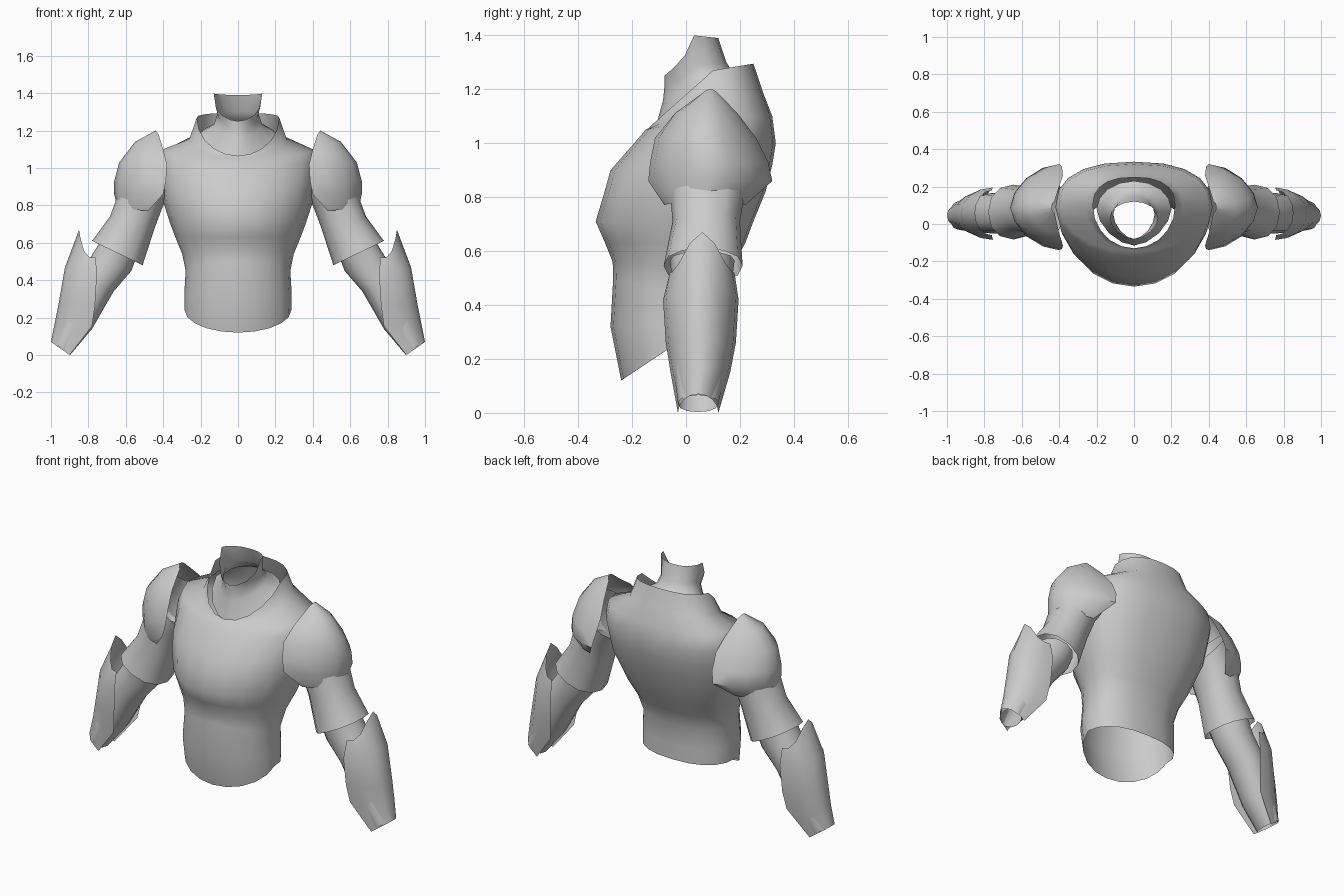
import bpy, bmesh, math

if "Cube" in bpy.data.objects:
    bpy.data.objects.remove(bpy.data.objects["Cube"])

metal = bpy.data.materials.new("light grey")
metal.diffuse_color = (0.6, 0.6, 0.6, 1)
metal.use_nodes = True
metal.node_tree.nodes["Principled BSDF"].inputs["Base Color"].default_value = metal.diffuse_color


def spow(v, e):
    return math.copysign(abs(v) ** (2 / e), v)


def loft(name, rings, closed, mirror=False, angle=40):
    """Skin a list of point rings into an open shell with outward normals."""
    bm = bmesh.new()
    rows = [[bm.verts.new(p) for p in ring] for ring in rings]
    n = len(rings[0])
    for a, b in zip(rows, rows[1:]):
        for i in range(n if closed else n - 1):
            j = (i + 1) % n
            bm.faces.new((a[i], a[j], b[j], b[i]))
    bm.normal_update()
    # outward = away from the middle of the row (closed) or away from the chord
    score = 0
    for k, f in enumerate(bm.faces):
        r = rings[k // (n if closed else n - 1)]
        if closed:
            mid = [sum(p[c] for p in r) / n for c in range(3)]
        else:
            mid = [(r[0][c] + r[-1][c]) / 2 for c in range(3)]
        d = f.calc_center_median()
        score += f.calc_area() * sum(f.normal[c] * (d[c] - mid[c]) for c in range(3))
    if score < 0:
        bmesh.ops.reverse_faces(bm, faces=bm.faces[:])
    me = bpy.data.meshes.new(name)
    bm.to_mesh(me)
    bm.free()
    me.materials.append(metal)
    ob = bpy.data.objects.new(name, me)
    bpy.context.collection.objects.link(ob)
    bpy.ops.object.select_all(action='DESELECT')
    ob.select_set(True)
    bpy.context.view_layer.objects.active = ob
    bpy.ops.object.shade_smooth_by_angle(angle=math.radians(angle))
    if mirror:
        ob.modifiers.new("mirror", 'MIRROR')
    return ob


def body_ring(hw, ys, yf, yb, zf, zs, zb, ef=2.0, eb=2.4, p=1.0, n=20):
    """Horizontal ring: half width, y of sides/front/back, z of front/sides/back."""
    pts = []
    for i in range(n):
        a = 2 * math.pi * i / n
        c, s = math.cos(a), math.sin(a)
        front = c > 0
        e = ef if front else eb
        t = abs(spow(c, e))
        y = ys + ((yf if front else yb) - ys) * t
        z = zs + ((zf if front else zb) - zs) * t ** (p if front else 1)
        pts.append((hw * spow(s, e), y, z))
    return pts


def limb_ring(inner, outer, y0, y1, e=2.2, n=12):
    """Closed ring across a limb, spanned by its inner and outer (x, z) points."""
    pts = []
    for i in range(n):
        a = 2 * math.pi * i / n
        u, v = (1 + spow(math.cos(a), e)) / 2, spow(math.sin(a), e)
        pts.append((inner[0] + (outer[0] - inner[0]) * u,
                    (y0 + y1) / 2 + (y1 - y0) / 2 * v,
                    inner[1] + (outer[1] - inner[1]) * u))
    return pts


def plate_ring(inner, outer, y0, y1, e=2.0, zp=1.0, n=8):
    """Half ring: front edge, round the outer side, to the back edge."""
    pts = []
    for i in range(n + 1):
        a = math.pi * (i / n - 0.5)
        u, v = abs(spow(math.cos(a), e)), spow(math.sin(a), e)
        pts.append((inner[0] + (outer[0] - inner[0]) * u,
                    (y0 + y1) / 2 + (y1 - y0) / 2 * v,
                    inner[1] + (outer[1] - inner[1]) * u ** zp))
    return pts


# Breastplate and back, ending in the V-shaped collar
loft("torso_shell", [body_ring(*r) for r in [
    (.285, -.06, -.24, .13, .12, .24, .23),
    (.287, -.06, -.28, .13, .32, .33, .32),
    (.28, -.05, -.27, .13, .50, .45, .44),
    (.298, -.03, -.272, .17, .56, .54, .54),
    (.335, .00, -.30, .22, .63, .63, .63),
    (.365, .02, -.335, .25, .71, .71, .71),
    (.40, .05, -.305, .295, .81, .82, .82),
    (.41, .07, -.28, .32, .90, .92, .92),
    (.42, .09, -.175, .333, 1.02, 1.03, 1.0),
    (.40, .10, -.15, .32, 1.05, 1.10, 1.10),
    (.26, .10, -.14, .285, 1.055, 1.155, 1.19),
    (.22, .10, -.13, .25, 1.065, 1.27, 1.295),
]], True, angle=50)

# Neck guard, flaring down under the collar, cut low at the front
loft("neck_guard", [body_ring(*r, ef=1.7, eb=2, p=pw, n=16) for r, pw in [
    ((.20, .08, -.115, .23, 1.05, 1.19, 1.23), 1),
    ((.13, .06, -.085, .175, 1.16, 1.23, 1.26), 1),
    ((.11, .05, -.08, .15, 1.21, 1.29, 1.30), .8),
    ((.13, .03, -.08, .12, 1.25, 1.40, 1.39), .6),
]], True, angle=50)

# Upper arm sleeve
loft("upper_arm", [limb_ring(*r) for r in [
    ((.37, .85), (.53, 1.08), -.06, .24),
    ((.40, .80), (.64, .86), -.06, .22),
    ((.445, .68), (.685, .74), -.05, .20),
    ((.51, .48), (.78, .61), -.083, .21),
]], True, True)

# Forearm sleeve
loft("forearm", [limb_ring(*r) for r in [
    ((.54, .53), (.74, .60), -.06, .18),
    ((.57, .45), (.79, .52), -.05, .17),
    ((.665, .34), (.86, .42), -.05, .165),
    ((.78, .14), (.94, .20), -.045, .15),
    ((.895, .003), (.985, .066), -.03, .12),
]], True, True)

# Pointed plate over the outer forearm
loft("forearm_plate", [plate_ring(*r) for r in [
    ((.76, .52), (.85, .67), -.06, .18, 2, 4),
    ((.755, .42), (.925, .47), -.085, .195),
    ((.765, .26), (.96, .27), -.075, .185),
    ((.78, .155), (.98, .17), -.058, .165),
    ((.90, 0), (1, .07), -.03, .12),
]], False, True)

# Domed shoulder plate with a peak at the top of its rim
loft("shoulder_plate", [plate_ring(*r, e=1.75) for r in [
    ((.425, 1.18), (.44, 1.20), .06, .12),
    ((.40, 1.10), (.55, 1.14), -.05, .20),
    ((.38, 1.02), (.635, 1.03), -.115, .26),
    ((.385, .93), (.662, .93), -.133, .305),
    ((.40, .86), (.662, .86), -.14, .32),
    ((.48, .77), (.645, .785), -.08, .22),
]], False, True, angle=50)
